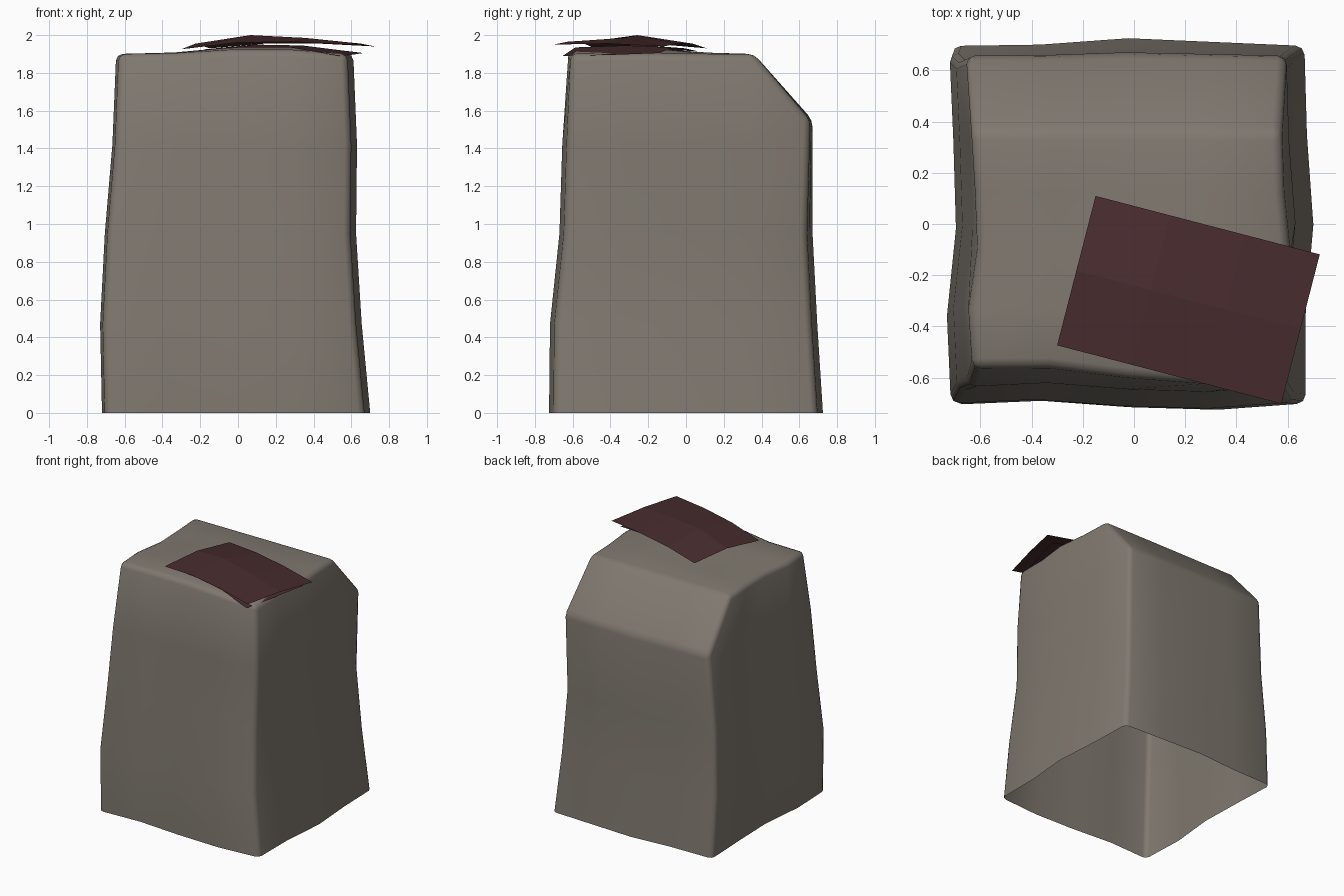
import bpy
import bmesh

if "Cube" in bpy.data.objects:
    bpy.data.objects.remove(bpy.data.objects["Cube"])


def material(name, rgb):
    m = bpy.data.materials.new(name)
    m.diffuse_color = (*rgb, 1)
    m.use_nodes = True
    m.node_tree.nodes["Principled BSDF"].inputs["Base Color"].default_value = m.diffuse_color
    return m


def finish(name, bm, mat, smooth):
    bmesh.ops.recalc_face_normals(bm, faces=bm.faces)
    mesh = bpy.data.meshes.new(name)
    bm.to_mesh(mesh)
    bm.free()
    mesh.materials.append(mat)
    for p in mesh.polygons:
        p.use_smooth = smooth
    ob = bpy.data.objects.new(name, mesh)
    bpy.context.collection.objects.link(ob)
    return ob


stone = material("warm grey stone", (0.215, 0.19, 0.16))
cloth = material("dark red cloth", (0.065, 0.025, 0.027))

# Stone block: five levels (z, left, right, front, back), open underneath
levels = [(0, -0.72, 0.70, -0.725, 0.725),
          (0.47, -0.73, 0.655, -0.72, 0.695),
          (0.95, -0.705, 0.625, -0.67, 0.67),
          (1.42, -0.665, 0.63, -0.655, 0.67),
          (1.90, -0.645, 0.61, -0.635, 0.36)]
# Inward waviness along each side
wave = {"left": [0.015, 0, 0.035, 0.025, 0.01],
        "right": [0.03, 0.03, 0, 0.025, 0.035],
        "front": [0.02, 0.035, 0.01, 0, 0.025],
        "back": [0.03, 0.025, 0, 0.015, 0.03]}
top_col = [0, 0.008, 0.036, 0.036, 0]
top_row = [0.6, 1, 0.7, 0.2, 0]

bm = bmesh.new()
grid = {}
for k, (z, l, r, f, b) in enumerate(levels):
    for i in range(5):
        for j in range(5):
            if k < 4 and 0 < i < 4 and 0 < j < 4:
                continue
            x0, x1 = l + wave["left"][j], r - wave["right"][j]
            y0, y1 = f + wave["front"][i], b - wave["back"][i]
            zz = z
            if k == 4:
                y0 += 0.055 * (1 - i / 4)
                y1 = b
                zz += top_col[i] * top_row[j]
            if k == 3 and j == 4:
                zz = 1.55          # foot of the back slope
                y1 = b - 0.4 * wave["back"][i]
            grid[i, j, k] = bm.verts.new((x0 + (x1 - x0) * i / 4,
                                          y0 + (y1 - y0) * j / 4, zz))
ring = ([(i, 0) for i in range(4)] + [(4, j) for j in range(4)]
        + [(i, 4) for i in range(4, 0, -1)] + [(0, j) for j in range(4, 0, -1)])
for k in range(4):
    for a, b in zip(ring, ring[1:] + ring[:1]):
        bm.faces.new([grid[*a, k], grid[*b, k], grid[*b, k + 1], grid[*a, k + 1]])
for i in range(4):
    for j in range(4):
        bm.faces.new([grid[i, j, 4], grid[i + 1, j, 4],
                      grid[i + 1, j + 1, 4], grid[i, j + 1, 4]])
block = finish("stone_block", bm, stone, True)
bev = block.modifiers.new("soft edges", "BEVEL")
bev.width = 0.035
bev.segments = 2
bev.limit_method = "ANGLE"
bev.angle_limit = 0.6


# Cloth sheets: a turned 3 x 2 grid with its own heights
def sheet(name, size, heights):
    bm = bmesh.new()
    rows = []
    for j, row in enumerate(heights):
        t = (j / 2 - 0.5) * size
        line = []
        for i, z in enumerate(row):
            s = (i / 3 - 0.5) * size
            line.append(bm.verts.new((0.2125 + 0.875 * s + 0.15 * t,
                                      -0.296 - 0.228 * s + 0.583 * t, z)))
        rows.append(line)
    for j in range(2):
        for i in range(3):
            bm.faces.new([rows[j][i], rows[j][i + 1],
                          rows[j + 1][i + 1], rows[j + 1][i]])
    finish(name, bm, cloth, False)


sheet("upper_cloth", 1.0, [[1.925, 1.96, 1.965, 1.95],
                           [1.955, 2.00, 1.985, 1.955],
                           [1.93, 1.955, 1.955, 1.94]])
sheet("lower_cloth", 0.88, [[1.91, 1.935, 1.935, 1.89],
                            [1.925, 1.95, 1.945, 1.895],
                            [1.915, 1.93, 1.935, 1.905]])
